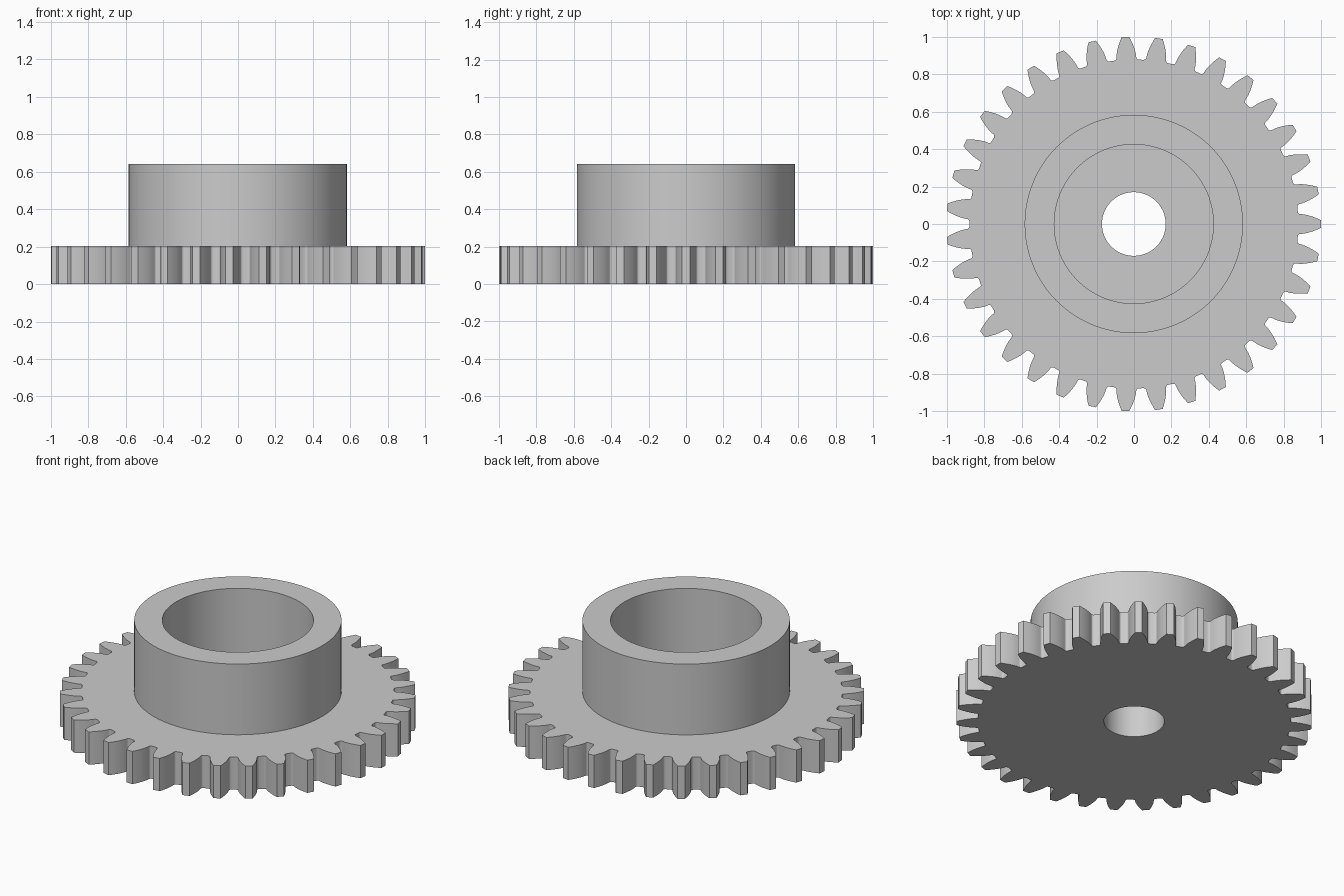
import bpy, bmesh, math

old = bpy.data.objects.get("Cube")
if old:
    bpy.data.objects.remove(old, do_unlink=True)

TEETH = 35
TIP = 1.0
MODULE = 2 * TIP / (TEETH + 2)
PITCH_R = MODULE * TEETH / 2
ROOT = PITCH_R - 1.25 * MODULE
PRESSURE = math.radians(20)
BASE = PITCH_R * math.cos(PRESSURE)

HOLE, BORE, HUB = 0.17, 0.425, 0.583
PLATE_TOP, HUB_TOP = 0.203, 0.642
CENTRE_X = -0.001

grey = bpy.data.materials.new("plain grey")
grey.use_nodes = True
colour = (0.6, 0.6, 0.6, 1)
grey.diffuse_color = colour
grey.node_tree.nodes["Principled BSDF"].inputs["Base Color"].default_value = colour


def inv(a):
    return math.tan(a) - a


def half_angle(r):
    """Half the angular width of an involute tooth at radius r."""
    return math.pi / (2 * TEETH) + inv(PRESSURE) - inv(math.acos(BASE / r))


def tooth_outline():
    """(angle, radius) pairs all the way round the wheel."""
    steps = 7
    start = BASE + 0.002
    radii = [TIP + (start - TIP) * i / (steps - 1) for i in range(steps)]
    half = [(half_angle(r), r) for r in radii]
    # rounded corner into the root
    corner = half[-1][0]
    for k in range(1, 5):
        t = k / 4 * math.pi / 2
        half.append((corner + 0.016 * (1 - math.cos(t)),
                     start - (start - ROOT) * math.sin(t)))
    one = [(-a, r) for a, r in reversed(half)] + half
    pitch = 2 * math.pi / TEETH
    return [(a + k * pitch, r) for k in range(TEETH) for a, r in one]


def ring_solid(name, columns):
    """Join closed (radius, z) sections, one per angle, into a ring."""
    bm = bmesh.new()
    cols = [[bm.verts.new((CENTRE_X + r * math.cos(a), r * math.sin(a), z))
             for r, z in section] for a, section in columns]
    for i, col in enumerate(cols):
        nxt = cols[(i + 1) % len(cols)]
        for j in range(len(col)):
            k = (j + 1) % len(col)
            bm.faces.new((col[j], nxt[j], nxt[k], col[k]))
    bmesh.ops.recalc_face_normals(bm, faces=bm.faces)
    mesh = bpy.data.meshes.new(name)
    bm.to_mesh(mesh)
    bm.free()
    mesh.materials.append(grey)
    obj = bpy.data.objects.new(name, mesh)
    bpy.context.collection.objects.link(obj)
    bpy.ops.object.select_all(action='DESELECT')
    obj.select_set(True)
    bpy.context.view_layer.objects.active = obj
    bpy.ops.object.shade_smooth_by_angle(angle=math.radians(30))
    return obj


# toothed plate with the shaft hole
ring_solid("gear_wheel", [
    (a, [(HOLE, 0), (r, 0), (r, PLATE_TOP), (HOLE, PLATE_TOP)])
    for a, r in tooth_outline()])

# raised collar, sunk slightly into the plate
SIDES = 128
ring_solid("hub_collar", [
    (2 * math.pi * i / SIDES,
     [(BORE, PLATE_TOP - 0.02), (HUB, PLATE_TOP - 0.02),
      (HUB, HUB_TOP), (BORE, HUB_TOP)])
    for i in range(SIDES)])
